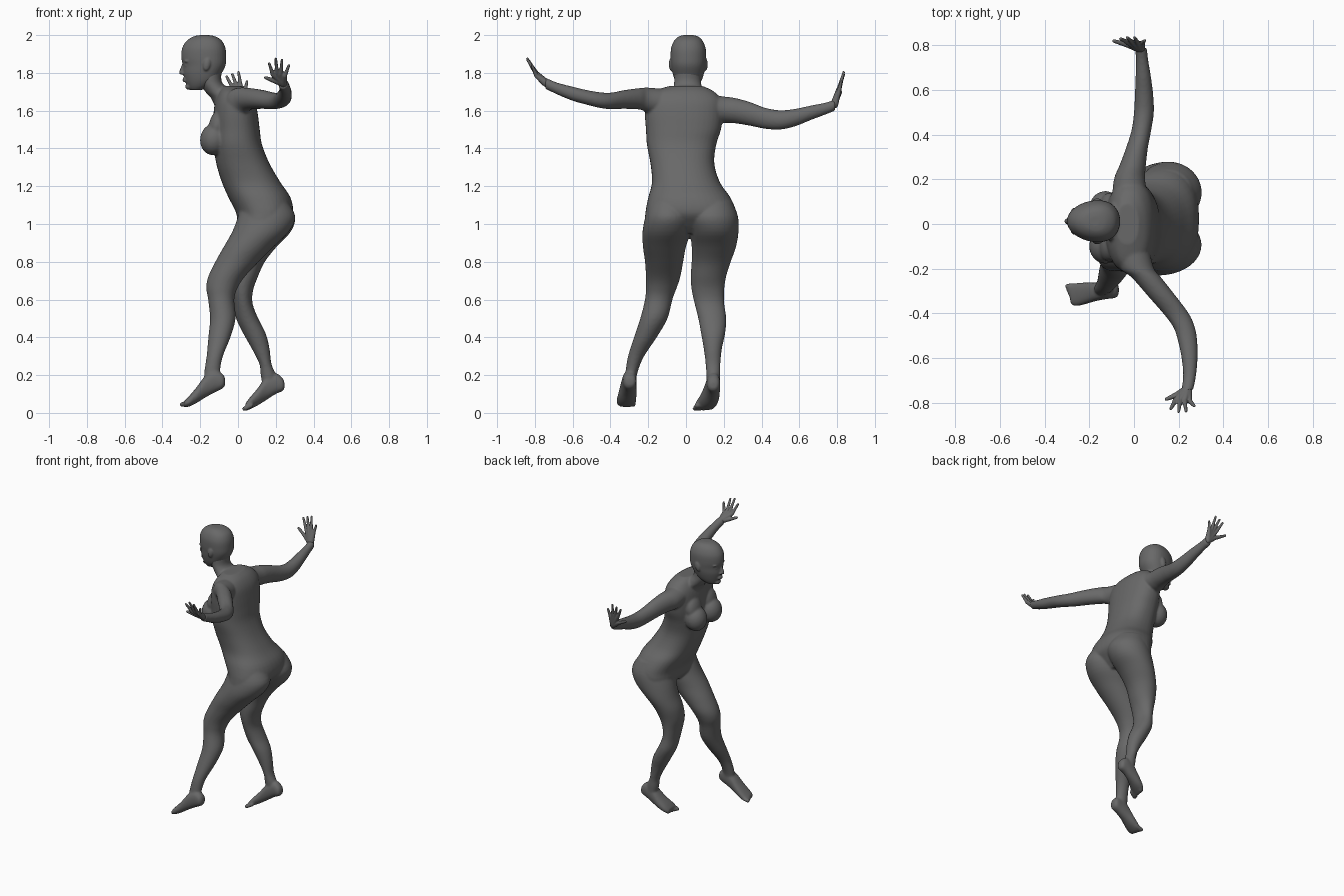
import bpy, bmesh, math
from mathutils import Vector, Matrix

skin = bpy.data.materials.new("grey_skin")
skin.diffuse_color = (0.14, 0.14, 0.14, 1)


def loft(bm, axis, rows, power=2.0, taper=0.0, steps=4, sides=40):
    """Closed tube; each row is position on axis, then low/high bounds on the other two axes."""
    others = [i for i in range(3) if i != axis]
    dense = []
    for i in range(len(rows) - 1):                      # Catmull-Rom between rows
        a, b = rows[max(i - 1, 0)], rows[i]
        c, d = rows[i + 1], rows[min(i + 2, len(rows) - 1)]
        for s in range(steps):
            t = s / steps
            dense.append([0.5 * (2 * q + (r - p) * t + (2 * p - 5 * q + 4 * r - w) * t * t
                                 + (3 * q - p - 3 * r + w) * t ** 3)
                          for p, q, r, w in zip(a, b, c, d)])
    dense.append(rows[-1])
    rings = []
    for pos, u0, u1, v0, v1 in dense:
        ring = []
        for k in range(sides):
            ang = 2 * math.pi * k / sides
            c, s = math.cos(ang), math.sin(ang)
            u = math.copysign(abs(c) ** (2 / power), c)
            v = math.copysign(abs(s) ** (2 / power), s) * (1 + taper * u)
            p = [0, 0, 0]
            p[axis] = pos
            p[others[0]] = (u0 + u1) / 2 + u * (u1 - u0) / 2
            p[others[1]] = (v0 + v1) / 2 + v * (v1 - v0) / 2
            ring.append(bm.verts.new(p))
        rings.append(ring)
    faces = [bm.faces.new(rings[0]), bm.faces.new(rings[-1])]
    for r0, r1 in zip(rings, rings[1:]):
        for k in range(sides):
            n = (k + 1) % sides
            faces.append(bm.faces.new((r0[k], r0[n], r1[n], r1[k])))
    bmesh.ops.recalc_face_normals(bm, faces=faces)


def blob(bm, centre, size, tilt=0.0):
    m = Matrix.Translation(centre) @ Matrix.Rotation(tilt, 4, 'Y') @ Matrix.Diagonal((*size, 1))
    bmesh.ops.create_icosphere(bm, subdivisions=3, radius=1, matrix=m)


def digit(bm, points, radii):
    """Rounded finger or toe along a path."""
    for i in range(len(points) - 1):
        a, b = Vector(points[i]), Vector(points[i + 1])
        n = max(2, int((b - a).length / (radii[i + 1] * 0.4)))
        for k in range(n + 1):
            r = radii[i] + (radii[i + 1] - radii[i]) * k / n
            m = Matrix.Translation(a.lerp(b, k / n))
            bmesh.ops.create_icosphere(bm, subdivisions=2, radius=r, matrix=m)


def finish(bm, name, voxel, smooth):
    """Fuse the overlapping volumes into one smooth skin."""
    mesh = bpy.data.meshes.new(name)
    bm.to_mesh(mesh)
    bm.free()
    ob = bpy.data.objects.new(name, mesh)
    bpy.context.collection.objects.link(ob)
    rm = ob.modifiers.new("fuse", 'REMESH')
    rm.mode, rm.voxel_size = 'VOXEL', voxel
    sm = ob.modifiers.new("soften", 'SMOOTH')
    sm.factor, sm.iterations = 0.5, smooth
    dg = bpy.context.evaluated_depsgraph_get()
    fused = bpy.data.meshes.new_from_object(ob.evaluated_get(dg))
    ob.modifiers.clear()
    ob.data = fused
    fused.materials.clear()
    fused.materials.append(skin)
    for p in fused.polygons:
        p.use_smooth = True
        p.material_index = 0


body = bmesh.new()
# torso
loft(body, 2, [
    (1.73, -.08, .02, -.09, .09), (1.70, -.10, .06, -.18, .15), (1.65, -.12, .09, -.215, .19),
    (1.58, -.13, .105, -.218, .195), (1.50, -.13, .115, -.212, .185), (1.42, -.13, .127, -.207, .16),
    (1.32, -.115, .167, -.188, .15), (1.22, -.085, .225, -.18, .18), (1.14, -.05, .278, -.2, .235),
    (1.06, -.01, .29, -.215, .268), (1.0, .0, .25, -.215, .265), (.95, .04, .2, -.18, .22)], 2.3)
# breasts
for y in (-.1, .07):
    blob(body, (-.128, y, 1.448), (.073, .078, .085), 0.15)
    blob(body, (-.11, y, 1.52), (.045, .07, .085), 0.2)

# legs
loft(body, 2, [
    (1.12, .02, .26, -.19, .0), (1.04, .0, .303, -.215, .028), (.96, -.03, .27, -.23, .025),
    (.88, -.075, .19, -.228, .0), (.8, -.12, .11, -.217, -.015), (.72, -.158, .035, -.212, -.03),
    (.66, -.168, -.003, -.212, -.05), (.6, -.158, -.02, -.217, -.072), (.5, -.148, -.013, -.242, -.098),
    (.4, -.157, -.04, -.275, -.155), (.3, -.166, -.08, -.307, -.222), (.22, -.178, -.095, -.32, -.255),
    (.16, -.18, -.09, -.33, -.265)])
loft(body, 2, [
    (1.12, .03, .26, .03, .245), (1.04, .02, .303, .004, .275), (.96, .0, .28, .02, .278),
    (.88, -.02, .205, .03, .265), (.8, -.045, .142, .03, .237), (.72, -.05, .105, .025, .212),
    (.65, -.035, .08, .03, .202), (.58, -.022, .077, .045, .202), (.5, -.01, .107, .065, .213),
    (.42, .028, .147, .08, .207), (.34, .073, .167, .094, .19), (.26, .113, .177, .104, .182),
    (.2, .12, .2, .108, .182), (.15, .13, .2, .11, .18)])

# feet
loft(body, 0, [
    (-.068, -.312, -.28, .15, .18), (-.08, -.33, -.265, .13, .205), (-.12, -.336, -.262, .11, .225),
    (-.17, -.345, -.262, .083, .2), (-.22, -.36, -.262, .052, .135), (-.26, -.368, -.265, .033, .088),
    (-.285, -.36, -.272, .03, .062)], 2.3)
loft(body, 0, [
    (.246, .13, .16, .13, .16), (.235, .115, .175, .115, .185), (.2, .11, .181, .1, .21),
    (.15, .1, .18, .068, .19), (.1, .075, .175, .037, .125), (.06, .05, .162, .018, .078),
    (.04, .045, .145, .012, .05)], 2.3)
# toes
for k in range(5):
    r = .014 - .0015 * k
    y = -.279 - .0185 * k
    digit(body, [(-.255, y, .055), (-.297 + .006 * k, y, .044)], [r, r])
    y = .048 + .0215 * k
    digit(body, [(.07, y + .012, .04), (.034 + .006 * k, y, .022)], [r, r])

# arms
loft(body, 1, [
    (-.12, -.08, .07, 1.57, 1.715), (-.2, -.06, .09, 1.585, 1.722), (-.24, -.01, .122, 1.605, 1.72),
    (-.32, .06, .185, 1.61, 1.71), (-.4, .13, .245, 1.608, 1.695), (-.46, .175, .272, 1.615, 1.698),
    (-.52, .196, .283, 1.63, 1.708), (-.6, .213, .285, 1.652, 1.727), (-.68, .22, .278, 1.685, 1.748),
    (-.745, .212, .265, 1.715, 1.775)])
loft(body, 1, [
    (.1, -.1, .06, 1.55, 1.69), (.2, -.09, .05, 1.535, 1.675), (.26, -.066, .053, 1.533, 1.667),
    (.34, -.036, .062, 1.52, 1.645), (.42, -.011, .077, 1.504, 1.615), (.5, .0, .089, 1.5, 1.602),
    (.58, .004, .086, 1.518, 1.61), (.66, .007, .076, 1.55, 1.627), (.74, .009, .063, 1.58, 1.643),
    (.79, .002, .058, 1.6, 1.66)])

# neck
loft(body, 2, [
    (1.62, -.12, .06, -.09, .1), (1.67, -.145, .01, -.085, .1), (1.70, -.173, -.03, -.072, .09),
    (1.75, -.2, -.085, -.063, .08), (1.82, -.21, -.085, -.06, .08)])
finish(body, "body", .007, 5)

# head
head = bmesh.new()
loft(head, 2, [
    (2.0, -.2, -.155, -.01, .035), (1.993, -.235, -.12, -.037, .063), (1.97, -.272, -.085, -.062, .087),
    (1.93, -.296, -.066, -.078, .103), (1.88, -.3, -.062, -.08, .105), (1.84, -.292, -.066, -.077, .102),
    (1.80, -.29, -.085, -.07, .095), (1.76, -.28, -.11, -.058, .082), (1.73, -.268, -.15, -.04, .065),
    (1.71, -.255, -.19, -.02, .045)], 2.1, .15)
# nose, lips, chin and brow
digit(head, [(-.287, .012, 1.85), (-.3, .012, 1.802)], [.008, .013])
for s in (-1, 1):
    blob(head, (-.291, .012 + s * .011, 1.798), (.01, .009, .008))
    blob(head, (-.268, .012 + s * .034, 1.862), (.018, .028, .009))
    blob(head, (-.27, .012 + s * .032, 1.84), (.013, .015, .009))
for z in (1.757, 1.768):
    blob(head, (-.282, .012, z), (.012, .024, .006))
blob(head, (-.262, .012, 1.727), (.018, .026, .016))
# ears
for s in (-1, 1):
    blob(head, (-.165, .012 + s * .092, 1.845), (.019, .011, .034), 0.2)
finish(head, "head", .005, 4)


def hand(name, wrist, knuckles, tips, thumb):
    bm = bmesh.new()
    w = Vector(wrist)
    first, last = Vector(knuckles[0]), Vector(knuckles[1])
    for k, tip in enumerate(tips):
        f = k / 3
        knuckle = first.lerp(last, f) + Vector((0, 0, .012 * math.sin(math.pi * f)))
        root = w + (knuckle - w) * 0.1
        mid = knuckle.lerp(Vector(tip), 0.5)
        digit(bm, [root, knuckle, mid, tip], [.021, .0125, .0095, .0075])
    digit(bm, [w, thumb[0], thumb[1]], [.021, .014, .0085])
    finish(bm, name, .0035, 4)


hand("left_hand", (.24, -.74, 1.745), [(.185, -.792, 1.79), (.248, -.792, 1.785)],
     [(.165, -.828, 1.85), (.2, -.84, 1.875), (.233, -.838, 1.868), (.27, -.815, 1.84)],
     [(.193, -.765, 1.758), (.145, -.785, 1.775)])
hand("right_hand", (.03, .785, 1.632), [(-.025, .812, 1.715), (.037, .81, 1.705)],
     [(-.06, .83, 1.78), (-.03, .835, 1.792), (.003, .835, 1.803), (.048, .822, 1.755)],
     [(-.02, .8, 1.665), (-.09, .82, 1.70)])
